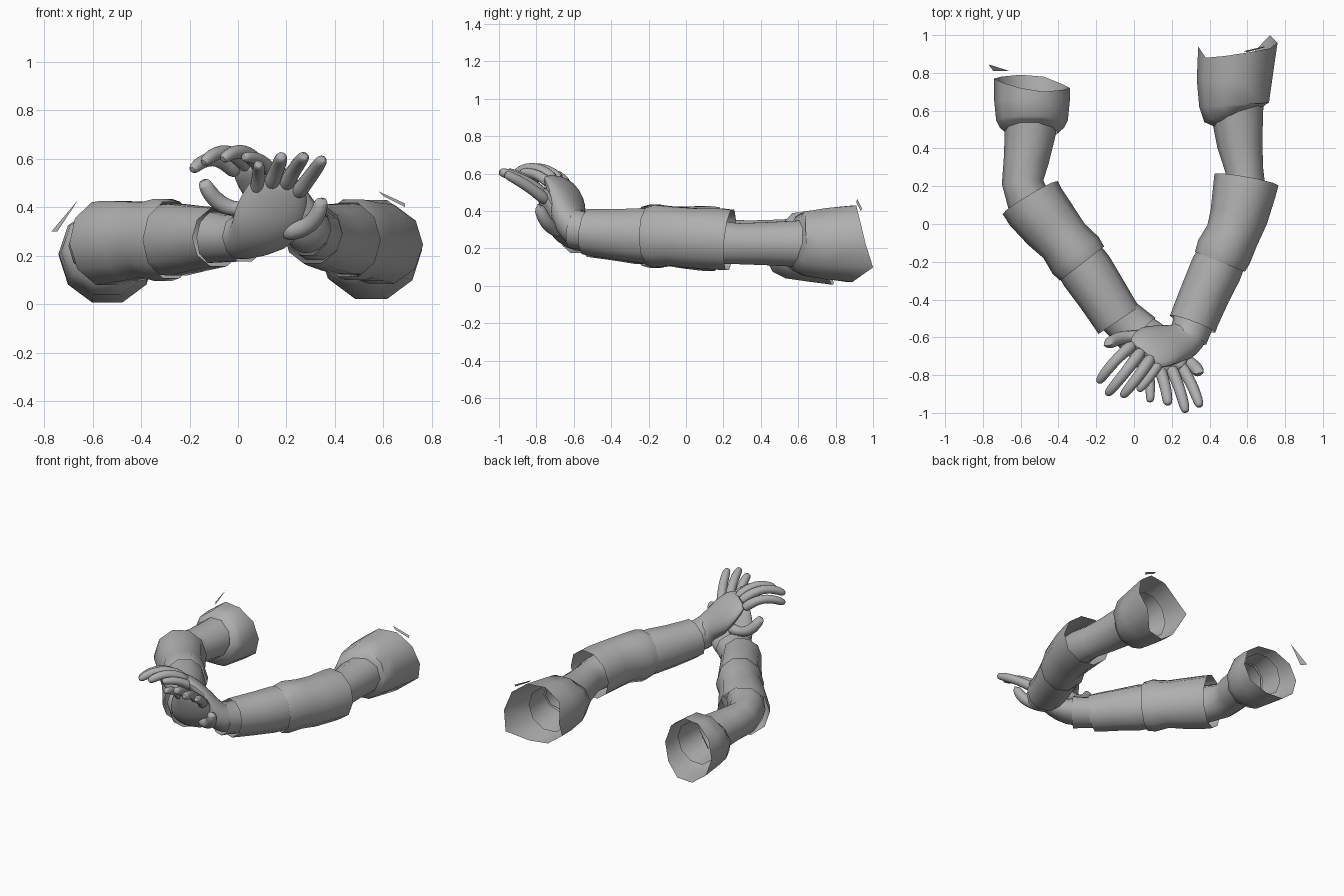
import bpy, bmesh, math
from mathutils import Vector

grey = bpy.data.materials.new("plain grey")
grey.diffuse_color = (0.43, 0.43, 0.43, 1)


def finish(name, bm, sub=0, angle=50):
    bmesh.ops.recalc_face_normals(bm, faces=bm.faces)
    me = bpy.data.meshes.new(name)
    bm.to_mesh(me)
    bm.free()
    me.materials.append(grey)
    ob = bpy.data.objects.new(name, me)
    bpy.context.collection.objects.link(ob)
    bpy.context.view_layer.objects.active = ob
    ob.select_set(True)
    bpy.ops.object.shade_smooth_by_angle(angle=math.radians(angle))
    ob.select_set(False)
    if sub:
        ob.modifiers.new("Smooth", 'SUBSURF').levels = sub
        ob.modifiers["Smooth"].render_levels = sub
    return ob


def loft(name, path, across, sides=10, caps=False, sub=0, end_y=None):
    """Skin elliptical rings (x, y, z, half width, half thickness) along a path."""
    bm = bmesh.new()
    pts = [Vector(p[:3]) for p in path]
    rings = []
    for i, p in enumerate(path):
        t = (pts[min(i + 1, len(pts) - 1)] - pts[max(i - 1, 0)]).normalized()
        a = Vector(across)
        a = (a - t * a.dot(t)).normalized()
        n = a.cross(t).normalized()
        if abs(n.z) > 0.3 and n.z < 0:
            n = -n
        ring = []
        for k in range(sides):
            w = 2 * math.pi * k / sides
            co = pts[i] + a * p[3] * math.cos(w) + n * p[4] * math.sin(w)
            if end_y and i == len(path) - 1:
                co.y = end_y[k]
            ring.append(bm.verts.new(co))
        rings.append(ring)
    for r, s in zip(rings, rings[1:]):
        for k in range(sides):
            j = (k + 1) % sides
            bm.faces.new((r[k], r[j], s[j], s[k]))
    if caps:
        bm.faces.new(rings[0])
        bm.faces.new(rings[-1])
    return finish(name, bm, sub)


def finger(name, base, mid, tip, r=0.033):
    """Curved finger through base, middle joint and tip."""
    b, m, t = Vector(base), Vector(mid), Vector(tip)
    c = 2 * m - (b + t) / 2
    path = []
    for u, s in ((0, 1.1), (.2, 1.08), (.4, 1.0), (.6, .98), (.8, .92), (.94, .8), (1, .45)):
        q = b * (1 - u) ** 2 + c * 2 * u * (1 - u) + t * u * u
        path.append((*q, r * s, r * s))
    loft(name, path, (1, 0.2, 0.1), 8, True, 1)


def plate(name, pts):
    bm = bmesh.new()
    bm.faces.new([bm.verts.new(p) for p in pts])
    finish(name, bm)


# Left side arm: shoulder cuff, upper arm, two-part sleeve, glove cuff
X = (1, 0, 0)
loft("left_shoulder_cuff", [(-.54, .485, .235, .135, .13), (-.54, .51, .225, .17, .165),
     (-.54, .55, .215, .19, .185), (-.54, .65, .21, .20, .195), (-.54, .75, .20, .20, .205)], X,
     end_y=[.72, .71, .70, .72, .75, .77, .78, .79, .78, .74])
loft("left_upper_arm", [(-.54, .66, .22, .15, .15), (-.55, .48, .23, .135, .13),
     (-.57, .34, .235, .12, .12), (-.59, .22, .24, .11, .12), (-.55, .10, .25, .12, .125),
     (-.45, -.02, .26, .12, .12)], X)
A = (0.8, 0.6, 0)
loft("left_elbow_sleeve", [(-.55, .14, .25, .17, .18), (-.52, .09, .255, .168, .18),
     (-.44, -.01, .26, .157, .172), (-.37, -.09, .265, .142, .162), (-.31, -.165, .265, .156, .178),
     (-.275, -.21, .265, .148, .165)], A)
loft("left_forearm_sleeve", [(-.31, -.165, .265, .135, .15), (-.25, -.25, .265, .143, .155),
     (-.17, -.37, .27, .135, .14), (-.10, -.48, .275, .13, .13), (-.08, -.51, .275, .13, .125)], A)
loft("left_glove_cuff", [(-.10, -.47, .275, .11, .11), (-.03, -.53, .27, .115, .10),
     (.025, -.585, .275, .125, .105)], A)

# Right side arm
loft("right_shoulder_cuff", [(.55, .565, .23, .135, .12), (.54, .59, .225, .175, .15),
     (.53, .63, .225, .185, .18), (.53, .75, .225, .198, .20), (.55, .90, .225, .212, .215)], X,
     end_y=[.96, .93, .91, .89, .88, .94, .85, .86, .89, 1.0])
loft("right_upper_arm", [(.53, .78, .22, .155, .16), (.545, .60, .225, .14, .13),
     (.56, .42, .225, .12, .12), (.585, .28, .225, .10, .115), (.59, .18, .23, .11, .12),
     (.55, .02, .25, .12, .125)], X)
B = (1, -0.25, 0)
loft("right_elbow_sleeve", [(.595, .235, .245, .172, .17), (.585, .18, .25, .168, .172),
     (.555, .04, .255, .154, .168), (.52, -.06, .265, .142, .165), (.475, -.15, .265, .15, .175),
     (.455, -.20, .265, .142, .16)], B)
loft("right_forearm_sleeve", [(.475, -.15, .265, .13, .15), (.435, -.24, .27, .138, .152),
     (.38, -.36, .275, .132, .142), (.325, -.49, .285, .128, .132), (.31, -.53, .29, .128, .128)], B)
loft("right_glove_cuff", [(.32, -.49, .285, .115, .11), (.305, -.55, .295, .105, .105),
     (.285, -.60, .305, .105, .11)], B)

# Hand of the left side arm: bends up with the palm forward
loft("left_hand", [(-.06, -.50, .275, .10, .095), (.03, -.575, .27, .11, .095),
     (.095, -.645, .285, .15, .075), (.13, -.695, .345, .162, .065), (.15, -.725, .42, .15, .056),
     (.16, -.755, .485, .125, .042), (.165, -.775, .525, .095, .022)], (1, .15, -.1), 12, True, 1)
finger("left_index", (.24, -.74, .45), (.305, -.85, .535), (.35, -.97, .60))
finger("left_middle", (.19, -.75, .48), (.24, -.87, .565), (.275, -1.0, .61))
finger("left_ring", (.13, -.75, .48), (.165, -.86, .565), (.18, -.96, .61))
finger("left_little", (.075, -.74, .45), (.085, -.84, .54), (.085, -.945, .575), .029)
finger("left_thumb", (.18, -.67, .30), (.30, -.74, .33), (.345, -.79, .44), .04)

# Hand of the right side arm: crosses behind and above the other hand
loft("right_hand", [(.315, -.52, .285, .105, .105), (.285, -.60, .305, .105, .10),
     (.235, -.63, .365, .12, .082), (.175, -.635, .435, .14, .066), (.12, -.645, .495, .15, .055),
     (.075, -.675, .55, .13, .042), (.05, -.70, .575, .10, .022)], (.85, -.5, 0), 12, True, 1)
finger("right_index", (.00, -.635, .535), (-.10, -.725, .60), (-.19, -.84, .55))
finger("right_middle", (.045, -.665, .56), (-.05, -.79, .63), (-.145, -.905, .58))
finger("right_ring", (.095, -.70, .56), (.02, -.81, .63), (-.065, -.915, .595))
finger("right_little", (.14, -.725, .54), (.09, -.80, .595), (.02, -.885, .605), .029)
finger("right_thumb", (.08, -.60, .40), (-.06, -.60, .405), (-.145, -.645, .515), .04)

# Loose cloth scraps near the shoulders
plate("left_cloth_scrap", [(-.77, .845, .30), (-.66, .81, .43), (-.745, .81, .30)])
plate("right_cloth_scrap", [(.58, .915, .465), (.69, .94, .415), (.69, .935, .40), (.60, .91, .445)])
